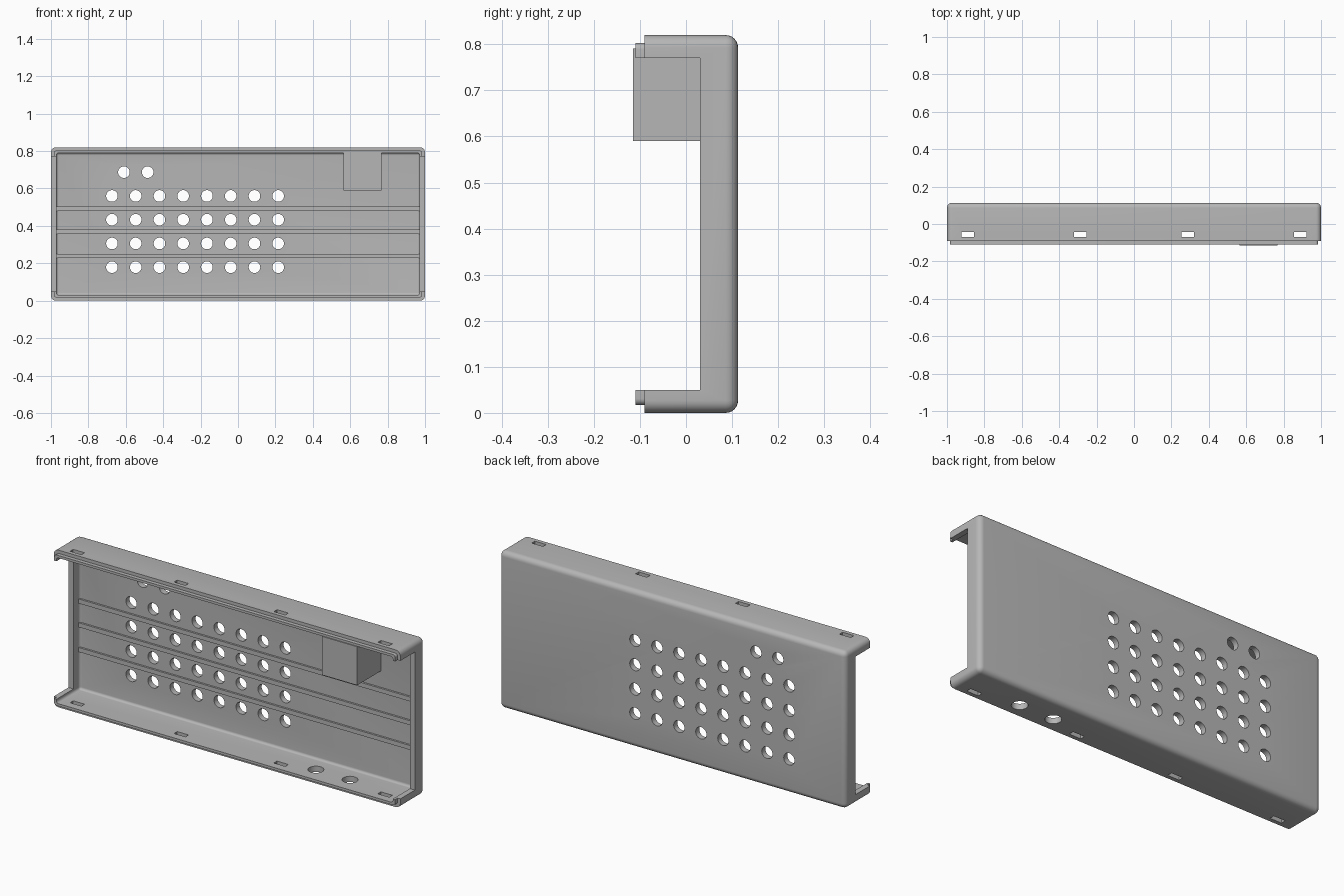
import bpy, bmesh, math
from mathutils import Matrix, Vector

cube = bpy.data.objects.get("Cube")
if cube:
    bpy.data.objects.remove(cube, do_unlink=True)

grey = bpy.data.materials.new("grey plastic")
grey.use_nodes = True
GREY = (0.47, 0.47, 0.47, 1)
grey.diffuse_color = GREY
grey.node_tree.nodes["Principled BSDF"].inputs["Base Color"].default_value = GREY


def add_box(bm, x, y, z):
    """Add a box given (low, high) ranges on each axis."""
    centre = Vector([(a + b) / 2 for a, b in (x, y, z)])
    size = [b - a for a, b in (x, y, z)]
    matrix = Matrix.Translation(centre) @ Matrix.Diagonal((*size, 1))
    return bmesh.ops.create_cube(bm, size=1, matrix=matrix)["verts"]


def add_rod(bm, centre, radius, length, axis):
    turn = Matrix.Rotation(math.pi / 2, 4, "X") if axis == "Y" else Matrix()
    bmesh.ops.create_cone(bm, cap_ends=True, segments=32, radius1=radius, radius2=radius,
                          depth=length, matrix=Matrix.Translation(centre) @ turn)


def make(name, bm):
    mesh = bpy.data.meshes.new(name)
    bm.to_mesh(mesh)
    bm.free()
    mesh.materials.append(grey)
    obj = bpy.data.objects.new(name, mesh)
    bpy.context.collection.objects.link(obj)
    return obj


def box(name, x, y, z, radius=0):
    """Box whose edges are rounded everywhere except around its open front."""
    bm = bmesh.new()
    add_box(bm, x, y, z)
    if radius:
        edges = [e for e in bm.edges if any(v.co.y > y[0] + 1e-4 for v in e.verts)]
        bmesh.ops.bevel(bm, geom=edges, offset=radius, segments=6, profile=0.5, affect="EDGES")
    return make(name, bm)


def combine(target, tool, operation):
    mod = target.modifiers.new("combine", "BOOLEAN")
    mod.operation, mod.object, mod.solver = operation, tool, "EXACT"
    graph = bpy.context.evaluated_depsgraph_get()
    mesh = bpy.data.meshes.new_from_object(target.evaluated_get(graph))
    target.modifiers.clear()
    target.data = mesh
    bpy.data.objects.remove(tool, do_unlink=True)


# Rounded tray with a stepped lip round its open front
case = box("case_shell", (-1, 1), (-0.09, 0.113), (0, 0.82), 0.027)
lip = box("lip", (-0.984, 0.984), (-0.11, 0.0), (0.017, 0.803), 0.014)
combine(case, lip, "UNION")
cavity = box("cavity", (-0.971, 0.971), (-0.3, 0.083), (0.03, 0.79), 0.013)
combine(case, cavity, "DIFFERENCE")

# Open sides, leaving low end walls
sides = box("side_opening", (-1.2, 1.2), (-0.3, 0.03), (0.05, 0.77))
combine(case, sides, "DIFFERENCE")

# Vent holes, clip slots and cable holes
bm = bmesh.new()
pitch = 0.127
vents = [(-0.674 + pitch * i, 0.179 + pitch * j) for j in range(4) for i in range(8)]
vents += [(-0.61 + pitch * i, 0.687) for i in range(2)]
for x, z in vents:
    add_rod(bm, (x, 0.1, z), 0.031, 0.1, "Y")
for x in (-0.888, -0.288, 0.288, 0.888):
    add_box(bm, (x - 0.033, x + 0.033), (-0.069, -0.043), (-0.1, 0.9))
for x in (0.46, 0.657):
    add_rod(bm, (x, -0.015, 0.015), 0.038, 0.08, "Z")
combine(case, make("hole_cutter", bm), "DIFFERENCE")

# Stiffening ribs across the back wall
for i, z in enumerate((0.239, 0.368, 0.492)):
    box(f"rib_{i + 1}", (-0.975, 0.975), (0.073, 0.095), (z - 0.0115, z + 0.0115))

# Block hanging under the top wall
box("inner_block", (0.565, 0.768), (-0.115, 0.09), (0.59, 0.791))

bpy.ops.object.select_all(action="DESELECT")
case.select_set(True)
bpy.context.view_layer.objects.active = case
bpy.ops.object.shade_smooth_by_angle(angle=math.radians(30))
